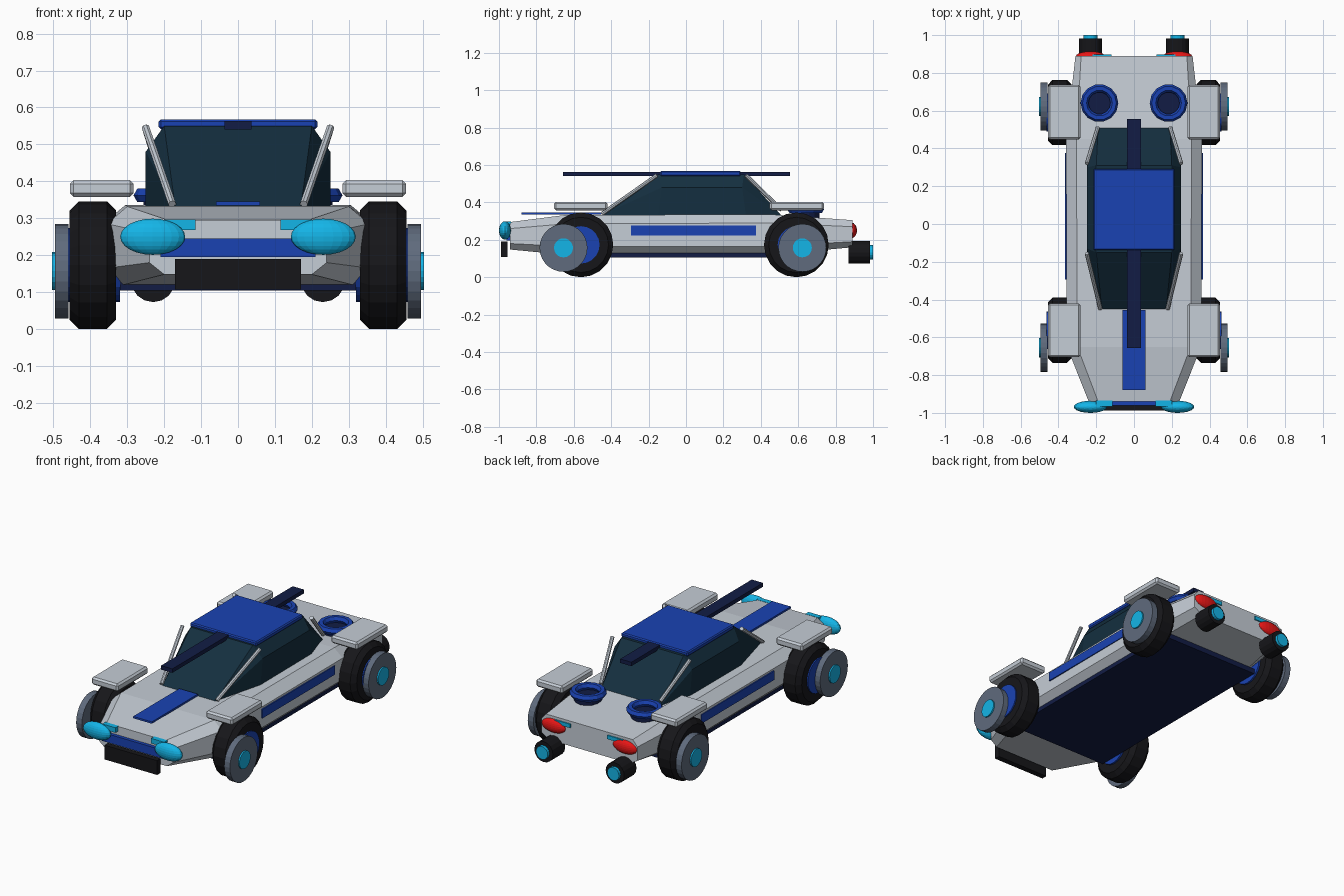
import bpy, bmesh, math
from mathutils import Vector, Matrix

if "Cube" in bpy.data.objects:
    bpy.data.objects.remove(bpy.data.objects["Cube"])

PALETTE = {
    "silver": (.56, .61, .67), "blue": (.01, .055, .45), "navy": (.006, .012, .06),
    "glass": (.007, .028, .05), "cyan": (.007, .46, .8), "red": (.8, .008, .008),
    "rubber": (.008, .008, .01), "steel": (.115, .147, .205),
}
MATS = {}
for key, rgb in PALETTE.items():
    MATS[key] = bpy.data.materials.new(key)
    MATS[key].diffuse_color = (*rgb, 1)


def finish(name, bm, mat, bevel=0, smooth=False):
    bmesh.ops.recalc_face_normals(bm, faces=bm.faces)
    me = bpy.data.meshes.new(name)
    for f in bm.faces:
        f.smooth = smooth
    bm.to_mesh(me)
    bm.free()
    me.materials.append(MATS[mat])
    ob = bpy.data.objects.new(name, me)
    bpy.context.collection.objects.link(ob)
    if bevel:
        m = ob.modifiers.new("bevel", 'BEVEL')
        m.width, m.segments = bevel, 1
    return ob


def box(name, lo, hi, mat, bevel=0):
    lo, hi = Vector(lo), Vector(hi)
    bm = bmesh.new()
    size = [abs(c) for c in hi - lo]
    bmesh.ops.create_cube(bm, size=1, matrix=Matrix.Translation((lo + hi) / 2) @ Matrix.Diagonal((*size, 1)))
    return finish(name, bm, mat, bevel)


def cyl(name, a, b, r, mat, sides=24, bevel=0):
    a, b = Vector(a), Vector(b)
    rot = (b - a).to_track_quat('Z', 'Y').to_matrix().to_4x4()
    bm = bmesh.new()
    bmesh.ops.create_cone(bm, cap_ends=True, segments=sides, radius1=r, radius2=r, depth=(b - a).length,
                          matrix=Matrix.Translation((a + b) / 2) @ rot)
    return finish(name, bm, mat, bevel)


def ellipsoid(name, c, radii, mat):
    bm = bmesh.new()
    bmesh.ops.create_uvsphere(bm, u_segments=20, v_segments=12, radius=1,
                              matrix=Matrix.Translation(c) @ Matrix.Diagonal((*radii, 1)))
    return finish(name, bm, mat)


# body: lofted eight-sided sections (y, deck, mid, bottom half widths, four heights)
bm = bmesh.new()
rings = []
for y, d, m, b, zt, zh, zl, zb in (
        (-.94, .19, .24, .20, .295, .26, .18, .148),
        (-.65, .30, .355, .31, .332, .285, .165, .12),
        (.45, .305, .36, .31, .336, .29, .165, .12),
        (.89, .28, .31, .26, .305, .27, .19, .16)):
    half = [(d, zt), (m, zh), (m, zl), (b, zb)]
    pts = half + [(-x, z) for x, z in reversed(half)]
    rings.append([bm.verts.new((x, y, z)) for x, z in pts])
for r0, r1 in zip(rings, rings[1:]):
    for i in range(8):
        j = (i + 1) % 8
        bm.faces.new((r0[i], r0[j], r1[j], r1[i]))
bm.faces.new(rings[0])
bm.faces.new(rings[-1])
finish("body", bm, "silver")
box("underbody", (-.32, -.65, .105), (.32, .65, .135), "navy")

# glass canopy as a convex hull
bm = bmesh.new()
for s in (-1, 1):
    for x, y, z in ((.17, -.455, .33), (.25, -.15, .33), (.25, .32, .33), (.19, .51, .33),
                    (.25, -.13, .48), (.25, .30, .48), (.2, -.15, .55), (.2, .31, .55)):
        bm.verts.new((s * x, y, z))
bmesh.ops.convex_hull(bm, input=bm.verts[:])
bmesh.ops.dissolve_limit(bm, angle_limit=.02, verts=bm.verts[:], edges=bm.edges[:])
finish("canopy", bm, "glass")

# roof, spine bar, hood stripe, front bar, grille
box("roof_panel", (-.215, -.138, .541), (.215, .292, .568), "blue", .006)
box("roof_spine", (-.036, -.657, .54), (.036, .555, .563), "navy")
box("hood_stripe", (-.06, -.88, .335), (.06, -.455, .346), "blue")
box("front_bar", (-.21, -.96, .195), (.21, -.93, .245), "blue")
box("front_grille", (-.17, -.988, .107), (.17, -.955, .19), "rubber")

for s, side in ((-1, "left"), (1, "right")):
    # lights and exhausts
    ellipsoid("headlight_" + side, (s * .231, -.968, .25), (.088, .032, .049), "cyan")
    box("headlight_strip_" + side, (s * .115, -.965, .268), (s * .2, -.935, .297), "cyan")
    ellipsoid("taillight_" + side, (s * .23, .887, .25), (.078, .027, .04), "red")
    box("taillight_strip_" + side, (s * .12, .875, .268), (s * .22, .897, .29), "cyan")
    cyl("exhaust_" + side, (s * .23, .87, .133), (s * .23, .983, .133), .06, "rubber", 16)
    cyl("exhaust_glow_" + side, (s * .23, .96, .133), (s * .23, 1, .133), .038, "cyan", 16)
    # side stripe
    box("side_stripe_" + side, (s * .35, -.295, .224), (s * .364, .375, .276), "blue")
    # window pillars
    for end, a, b in (("front", (.25, -.155, .545), (.178, -.45, .338)),
                      ("rear", (.25, .32, .545), (.192, .51, .36))):
        cyl(f"{end}_pillar_{side}", (s * a[0], a[1], a[2]), (s * b[0], b[1], b[2]), .011, "silver", 8)
    # rear deck ring with dark well
    bm = bmesh.new()
    prof = [bm.verts.new((.079 + .021 * math.cos(k * math.pi / 3), 0, .021 * math.sin(k * math.pi / 3)))
            for k in range(6)]
    edges = [bm.edges.new((prof[k], prof[(k + 1) % 6])) for k in range(6)]
    bmesh.ops.spin(bm, geom=prof + edges, axis=(0, 0, 1), cent=(0, 0, 0), steps=14, angle=2 * math.pi)
    bmesh.ops.remove_doubles(bm, verts=bm.verts[:], dist=1e-4)
    bmesh.ops.translate(bm, verts=bm.verts[:], vec=(s * .183, .64, .362))
    finish("deck_ring_" + side, bm, "blue")
    cyl("deck_well_" + side, (s * .183, .64, .315), (s * .183, .64, .346), .075, "navy", 14)
    # wheels and fenders
    for end, yt, yd, f0, f1 in (("front", -.562, -.655, -.705, -.42), ("rear", .59, .622, .447, .737)):
        tag = f"{end}_{side}"
        cyl("tire_" + tag, (s * .33, yt, .173), (s * .456, yt, .173), .173, "rubber", 20, .025)
        cyl("hub_" + tag, (s * .32, yt, .173), (s * .463, yt, .173), .1, "blue", 20)
        cyl("wheel_disc_" + tag, (s * .459, yd, .157), (s * .496, yd, .157), .128, "steel", 28)
        cyl("wheel_cap_" + tag, (s * .48, yd, .157), (s * .504, yd, .157), .051, "cyan", 20)
        box("fender_" + tag, (s * .283, f0, .358), (s * .455, f1, .403), "silver", .01)

for m in bpy.data.materials:
    if m.users and not m.is_grease_pencil:
        m.use_nodes = True
        m.node_tree.nodes["Principled BSDF"].inputs["Base Color"].default_value = m.diffuse_color
